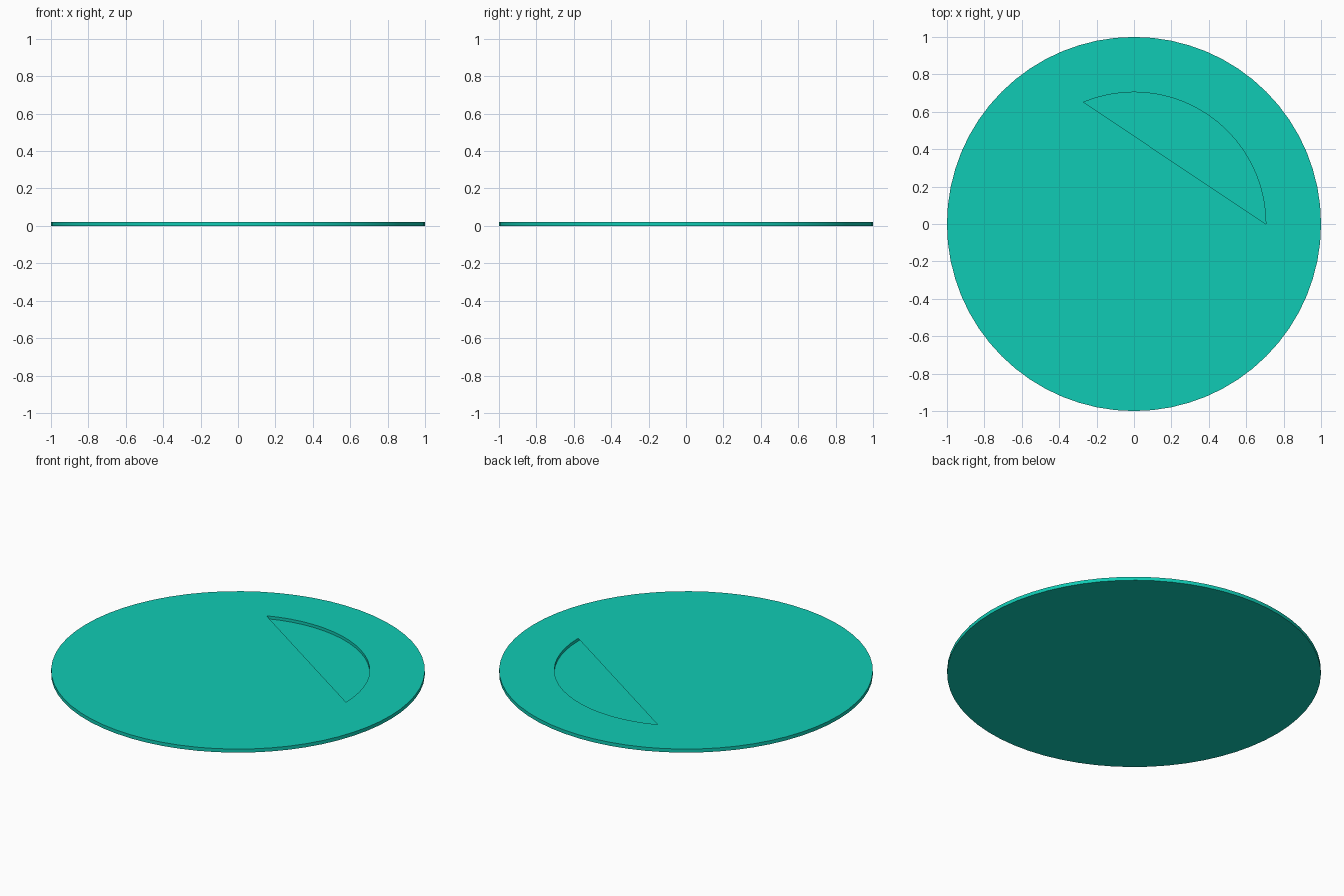
import bpy, bmesh, math

if "Cube" in bpy.data.objects:
    bpy.data.objects.remove(bpy.data.objects["Cube"])

N = 64            # sides of the disc
R, RI = 1.0, 0.705
TOP, FLOOR = 0.021, 0.004
OPEN = 20         # steps of the inner circle left open as the segment slot

mat = bpy.data.materials.new("teal")
mat.diffuse_color = (0.005, 0.60, 0.46, 1)
mat.use_nodes = True
mat.node_tree.nodes["Principled BSDF"].inputs["Base Color"].default_value = mat.diffuse_color

bm = bmesh.new()

def ring(r, z):
    return [bm.verts.new((r * math.cos(2 * math.pi * i / N),
                          r * math.sin(2 * math.pi * i / N), z)) for i in range(N)]

def bridge(a, b):
    for i in range(N):
        j = (i + 1) % N
        bm.faces.new((a[i], a[j], b[j], b[i]))

bottom, rim = ring(R, 0), ring(R, TOP)
lip, floor = ring(RI, TOP), ring(RI, FLOOR)

# underside, outer edge, top border, recess wall and recess floor
bm.faces.new(bottom[::-1])
bridge(bottom, rim)
bridge(rim, lip)
bridge(lip, floor)
bm.faces.new(floor)
# thin cover over the recess, leaving the circular segment open
bm.faces.new(lip[OPEN:] + lip[:1])

me = bpy.data.meshes.new("slotted_disc")
bm.to_mesh(me)
bm.free()
me.materials.append(mat)
disc = bpy.data.objects.new("slotted_disc", me)
bpy.context.collection.objects.link(disc)

# smooth round walls, crisp edges
bpy.context.view_layer.objects.active = disc
disc.select_set(True)
bpy.ops.object.shade_smooth_by_angle(angle=math.radians(30))
